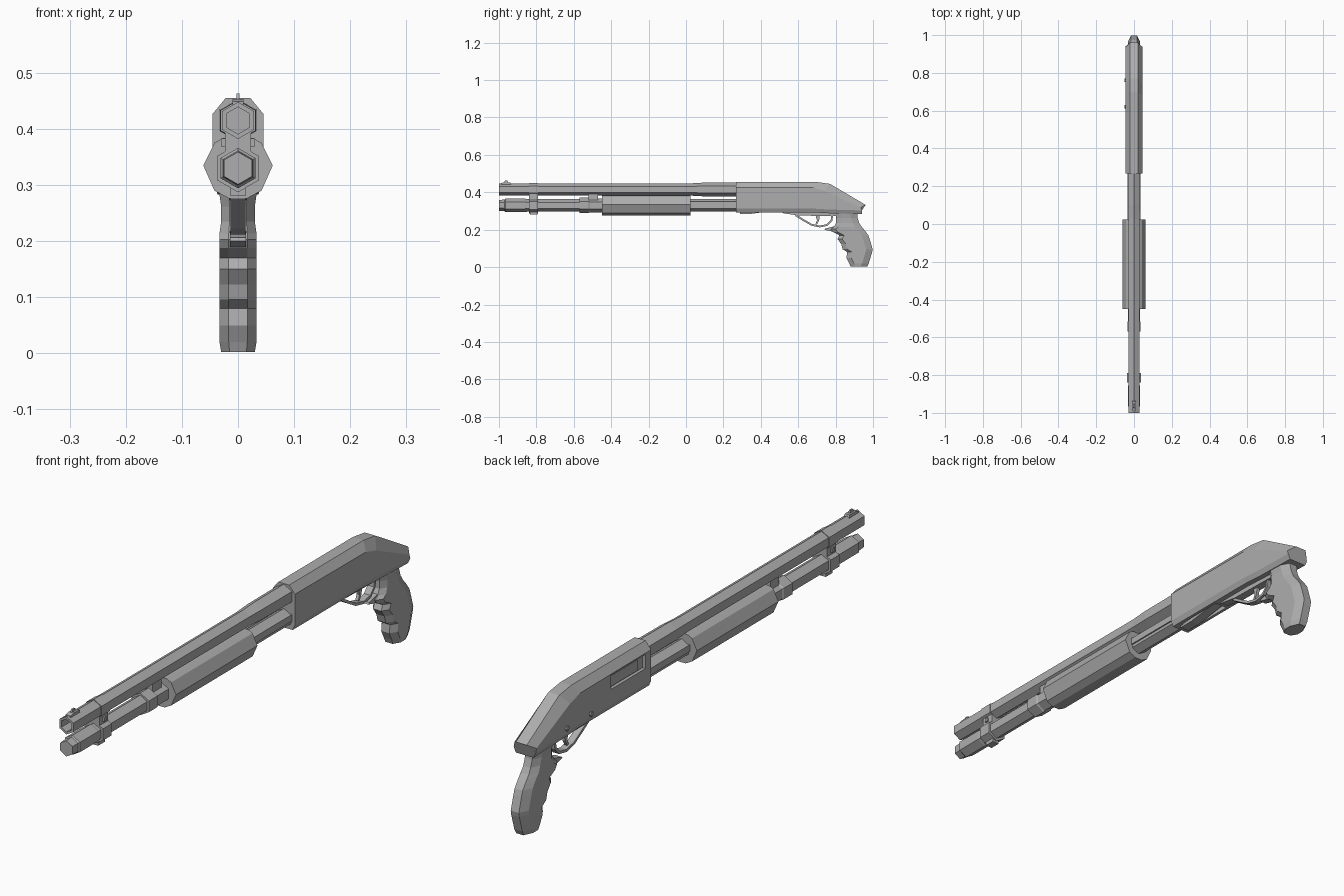
import bpy, bmesh, math
from mathutils import Vector

if "Cube" in bpy.data.objects:
    bpy.data.objects.remove(bpy.data.objects["Cube"])

grey = bpy.data.materials.new("steel_grey")
grey.use_nodes = True
grey.diffuse_color = (0.42, 0.42, 0.42, 1)
grey.node_tree.nodes["Principled BSDF"].inputs["Base Color"].default_value = (0.42, 0.42, 0.42, 1)


def finish(name, bm):
    bmesh.ops.recalc_face_normals(bm, faces=bm.faces)
    mesh = bpy.data.meshes.new(name)
    bm.to_mesh(mesh)
    bm.free()
    obj = bpy.data.objects.new(name, mesh)
    mesh.materials.append(grey)
    bpy.context.scene.collection.objects.link(obj)
    return obj


def loft(name, rings, caps=True):
    """Skin a list of equal-length closed rings of points."""
    bm = bmesh.new()
    loops = [[bm.verts.new(p) for p in ring] for ring in rings]
    n = len(loops[0])
    for a, b in zip(loops, loops[1:]):
        for i in range(n):
            j = (i + 1) % n
            bm.faces.new((a[i], a[j], b[j], b[i]))
    if caps:
        bm.faces.new(loops[0])
        bm.faces.new(loops[-1])
    return finish(name, bm)


def mirrored(half):
    """Close a half outline of (x, ...) tuples across x = 0."""
    return half + [(-p[0], *p[1:]) for p in reversed(half)]


def hex_ring(y, z, r):
    return [(r * math.sin(k * math.pi / 3), y, z + r * math.cos(k * math.pi / 3)) for k in range(6)]


def hex_tube(name, z, stations):
    return loft(name, [hex_ring(y, z, r) for y, r in stations])


def box(name, x, y, z):
    return loft(name, [[(x[0], y[i], z[0]), (x[1], y[i], z[0]), (x[1], y[i], z[1]), (x[0], y[i], z[1])]
                       for i in (0, 1)])


def plate(name, outline, half):
    """Extrude a side outline of (y, z) points to both sides."""
    return loft(name, [[(s * half, y, z) for y, z in outline] for s in (-1, 1)])


def cut(target, cutter):
    mod = target.modifiers.new("cut", "BOOLEAN")
    mod.object = cutter
    mod.operation = "DIFFERENCE"
    mod.solver = "EXACT"
    cutter.hide_render = True
    cutter.hide_set(True)
    cutter.display_type = "WIRE"


# Barrel with a hollow muzzle and a thicker breech
BARREL_Z, TUBE_Z = 0.415, 0.33
hex_tube("barrel", BARREL_Z, [(-0.9, 0.024), (-1, 0.024), (-1, 0.033), (0.03, 0.033),
                              (0.1, 0.037), (0.28, 0.038)])

# Magazine tube, end cap and collars
hex_tube("magazine_tube", TUBE_Z, [(-0.96, 0.033), (0.28, 0.033)])
hex_tube("magazine_cap", TUBE_Z, [(-1, 0.029), (-0.97, 0.031), (-0.965, 0.036), (-0.86, 0.036), (-0.85, 0.034)])
hex_tube("tube_collar", TUBE_Z, [(-0.57, 0.041), (-0.52, 0.041), (-0.515, 0.037), (-0.44, 0.037)])
box("barrel_lug", (-0.016, 0.016), (-0.52, -0.47), (0.345, 0.4))

# Clamp joining barrel and tube
hex_tube("tube_clamp", TUBE_Z, [(-0.84, 0.043), (-0.79, 0.043)])
hex_tube("barrel_clamp", BARREL_Z, [(-0.84, 0.036), (-0.79, 0.036)])
box("clamp_block", (-0.023, 0.023), (-0.84, -0.79), (0.355, 0.4))
box("clamp_bolt", (-0.03, 0.03), (-0.822, -0.808), (0.369, 0.383))
box("clamp_foot", (-0.014, 0.014), (-0.835, -0.795), (0.281, 0.3))

# Front sight
plate("sight_base", [(-0.99, 0.44), (-0.99, 0.449), (-0.975, 0.453), (-0.94, 0.453), (-0.935, 0.44)], 0.01)
plate("sight_post", [(-0.975, 0.45), (-0.968, 0.463), (-0.955, 0.463), (-0.95, 0.45)], 0.003)

# Sliding forend and its action bars
forend = mirrored([(0.026, 0.384), (0.042, 0.375), (0.062, 0.335), (0.042, 0.29), (0.016, 0.276)])
loft("forend", [[(x, y, z) for x, z in forend] for y in (-0.45, 0.025)])
for side, s in (("left", 1), ("right", -1)):
    box(side + "_action_bar", sorted((s * 0.026, s * 0.034)), (0, 0.3), (0.325, 0.35))


# Receiver: faceted body falling away to the rear
def receiver_ring(top, shoulder, bottom):
    return mirrored([(0.022, *top), (0.045, *shoulder), (0.045, bottom[0], bottom[1] + 0.02), (0.036, *bottom)])


receiver = loft("receiver", [
    receiver_ring((0.267, 0.455), (0.267, 0.427), (0.267, 0.293)),
    receiver_ring((0.7, 0.455), (0.68, 0.425), (0.68, 0.293)),
    receiver_ring((0.77, 0.445), (0.74, 0.408), (0.76, 0.288)),
    receiver_ring((0.96, 0.333), (0.935, 0.318), (0.94, 0.283)),
])
cut(receiver, box("ejection_cutter", (-0.08, -0.033), (0.3, 0.5), (0.37, 0.422)))
cut(receiver, box("loading_cutter", (-0.025, 0.025), (0.3, 0.5), (0.25, 0.32)))
box("bolt", (-0.04, -0.02), (0.34, 0.495), (0.376, 0.416))
plate("shell_lifter", [(0.29, 0.285), (0.29, 0.293), (0.49, 0.315), (0.49, 0.305), (0.35, 0.285)], 0.018)

# Cross pins on the right side
for i, y in enumerate((0.62, 0.76)):
    bm = bmesh.new()
    bmesh.ops.create_cone(bm, cap_ends=True, segments=6, radius1=0.009, radius2=0.009, depth=0.012)
    pin = finish("cross_pin_%d" % (i + 1), bm)
    pin.rotation_euler = (0, math.pi / 2, 0)
    pin.location = (-0.045, y, 0.325)

# Trigger group: plate, hoop guard and trigger
plate("trigger_plate", [(0.5, 0.3), (0.52, 0.288), (0.6, 0.276), (0.8, 0.272), (0.81, 0.3)], 0.016)
path = [Vector(p) for p in ((0.585, 0.278), (0.63, 0.25), (0.67, 0.227), (0.715, 0.217),
                            (0.755, 0.225), (0.778, 0.25), (0.782, 0.28))]
rings = []
for i, p in enumerate(path):
    d = (path[min(i + 1, len(path) - 1)] - path[max(i - 1, 0)]).normalized()
    n = Vector((-d.y, d.x)) * 0.005
    rings.append([(x, *(p + n * s)) for x, s in ((-0.013, -1), (0.013, -1), (0.013, 1), (-0.013, 1))])
loft("trigger_guard", rings)
plate("trigger", [(0.69, 0.285), (0.7, 0.25), (0.692, 0.23), (0.7, 0.228), (0.712, 0.25), (0.715, 0.285)], 0.006)

# Pistol grip: (height, front, back, half width), with finger grooves in front
grip = [(0.29, 0.8, 0.915, 0.034), (0.262, 0.803, 0.918, 0.03), (0.235, 0.802, 0.927, 0.03),
        (0.214, 0.79, 0.94, 0.033), (0.203, 0.775, 0.95, 0.033), (0.188, 0.785, 0.962, 0.033),
        (0.17, 0.82, 0.975, 0.033), (0.15, 0.81, 0.982, 0.033), (0.123, 0.83, 0.99, 0.033),
        (0.096, 0.837, 0.998, 0.033), (0.08, 0.862, 0.995, 0.033), (0.05, 0.858, 0.986, 0.033),
        (0.02, 0.873, 0.977, 0.033), (0.002, 0.88, 0.968, 0.03)]
loft("pistol_grip", [mirrored([(w / 2, f, z), (w, f + 0.025, z), (w, b - 0.035, z), (w / 2, b, z)])
                     for z, f, b, w in grip])
plate("grip_beak", [(0.74, 0.2), (0.745, 0.206), (0.8, 0.22), (0.82, 0.19), (0.79, 0.188)], 0.014)
